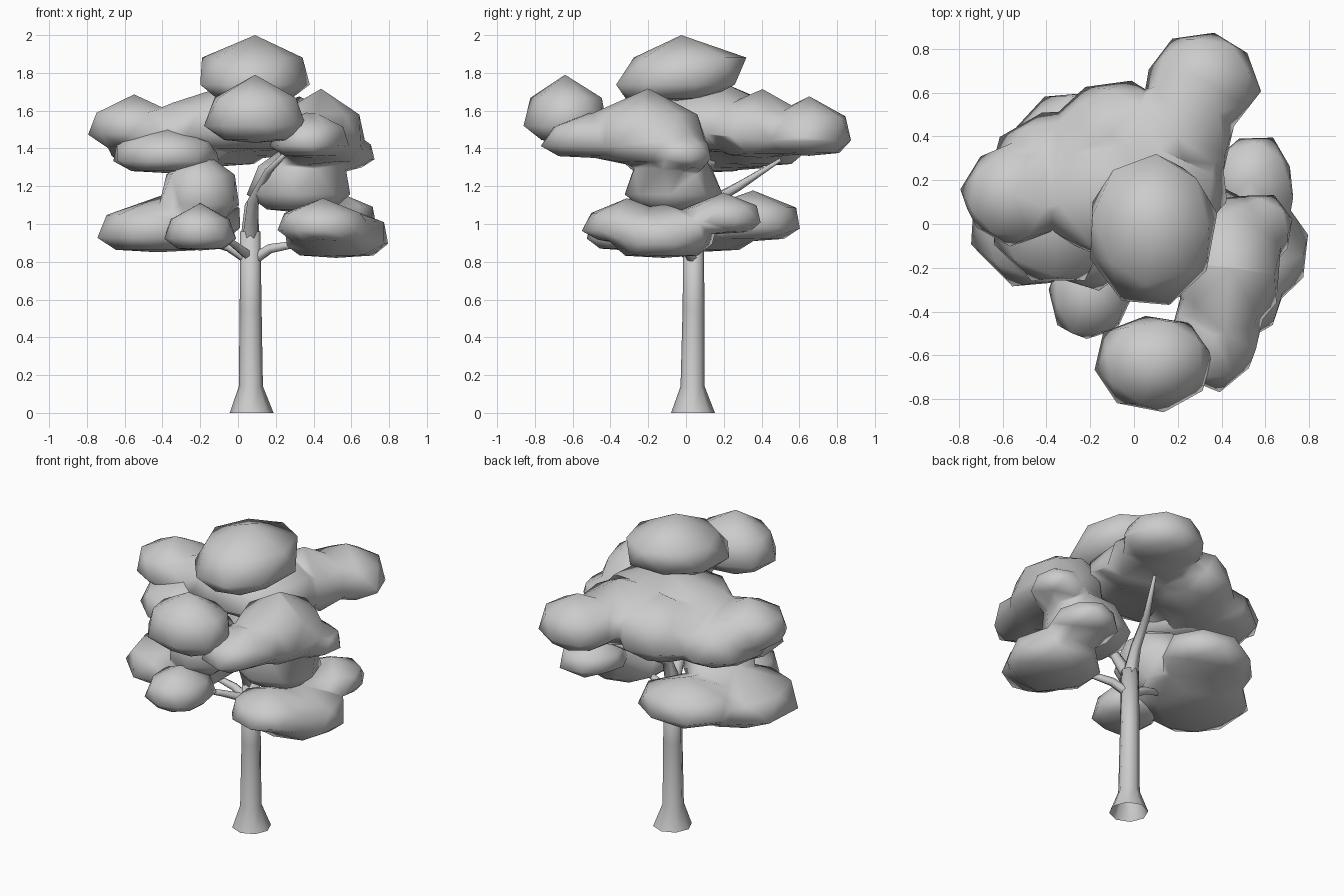
import bpy, bmesh, math, random
from mathutils import Vector

if "Cube" in bpy.data.objects:
    bpy.data.objects.remove(bpy.data.objects["Cube"])

random.seed(4)

def make_object(name, bm):
    bmesh.ops.recalc_face_normals(bm, faces=bm.faces)
    for f in bm.faces:
        f.smooth = True
    me = bpy.data.meshes.new(name)
    bm.to_mesh(me)
    bm.free()
    ob = bpy.data.objects.new(name, me)
    bpy.context.collection.objects.link(ob)
    return ob

def limb(name, path, sides=6):
    """Tapered tube through (x, y, z, radius) points, open at the foot."""
    bm = bmesh.new()
    pts = [Vector(p[:3]) for p in path]
    rings = []
    for i, p in enumerate(path):
        d = (pts[min(i + 1, len(pts) - 1)] - pts[max(i - 1, 0)]).normalized()
        if i == 0 and p[2] == 0:
            d = Vector((0, 0, 1))
        q = Vector((0, 0, 1)).rotation_difference(d)
        rings.append([bm.verts.new(pts[i] + q @ Vector((p[3] * math.cos(2 * math.pi * k / sides),
                      p[3] * math.sin(2 * math.pi * k / sides), 0))) for k in range(sides)])
    for a, b in zip(rings, rings[1:]):
        for k in range(sides):
            n = (k + 1) % sides
            bm.faces.new((a[k], a[n], b[n], b[k]))
    bm.faces.new(rings[-1])
    return make_object(name, bm)

# height and radius of the rings of a leaf clump
PROFILE = ((0.04, .66), (.25, 1.0), (.66, .86))

def add_clump(bm, x0, x1, y0, y1, z0, z1, lean=0, sides=8):
    """Peaked low-poly dome fitted to a box; lean shifts its upper ring in y."""
    spin = random.uniform(0, 6.28)
    co = []
    for j, (h, r) in enumerate(PROFILE):
        for k in range(sides):
            a = spin + 2 * math.pi * (k + j * 0.5) / sides
            rr = r * random.uniform(.93, 1.07)
            co.append([rr * math.cos(a), rr * math.sin(a) + lean * h, h])
    for i, (a, b) in enumerate(((x0, x1), (y0, y1))):
        lo, hi = min(c[i] for c in co), max(c[i] for c in co)
        for c in co:
            c[i] = a + (c[i] - lo) / (hi - lo) * (b - a)
    co.append([(x0 + x1) / 2, (y0 + y1) / 2, 1])
    co.append([(x0 + x1) / 2, (y0 + y1) / 2, 0])
    vs = [bm.verts.new((x, y, z0 + h * (z1 - z0))) for x, y, h in co]
    bmesh.ops.convex_hull(bm, input=vs)

def leaves(name, *boxes, merge=True):
    """One foliage mass; merged masses are fused and cut back to few faces."""
    bm = bmesh.new()
    for b in boxes:
        add_clump(bm, *b)
    ob = make_object(name, bm)
    if merge:
        m = ob.modifiers.new("fuse", 'REMESH')
        m.mode, m.voxel_size, m.use_smooth_shade = 'VOXEL', .022, True
        s = ob.modifiers.new("soften", 'SMOOTH')
        s.factor, s.iterations = .5, 6
        d = ob.modifiers.new("low_poly", 'DECIMATE')
        bpy.context.view_layer.update()
        ev = ob.evaluated_get(bpy.context.evaluated_depsgraph_get())
        d.ratio = 40 * len(boxes) / max(1, sum(len(p.vertices) - 2 for p in ev.data.polygons))
    return ob

# Trunk with flared foot
limb("trunk", [(.072, .037, 0, .116), (.068, .035, .14, .064), (.067, .04, .55, .058), (.065, .04, .96, .054)], 8)

# Branches
limb("leader_branch", [(.065, .04, .93, .05), (.07, .1, 1.1, .034), (.14, .28, 1.2, .024), (.26, .5, 1.34, .01)])
limb("front_branch", [(.065, .03, .93, .04), (.08, -.08, 1.12, .03), (.16, -.25, 1.28, .02), (.28, -.4, 1.4, .01)])
limb("left_lower_branch", [(.06, .04, .81, .03), (-.05, .03, .88, .026), (-.25, .02, .93, .014)])
limb("right_lower_branch", [(.08, .04, .81, .03), (.17, 0, .87, .026), (.4, -.08, .91, .014)])
limb("front_lower_branch", [(.06, .03, .83, .028), (-.03, -.12, .9, .02), (-.18, -.28, .96, .01)])

# Crown and the lone front clump
leaves("leaves_crown", (-.2, .38, -.37, .32, 1.65, 2.0, .5), merge=False)
leaves("leaves_front_top", (-.18, .36, -.86, -.42, 1.43, 1.79), merge=False)

# Upper back and left mass
leaves("leaves_upper_back",
       (.06, .59, .42, .88, 1.36, 1.68),
       (-.08, .46, .12, .68, 1.35, 1.72),
       (-.4, .43, -.2, .55, 1.38, 1.76),
       (-.38, .16, .14, .66, 1.3, 1.7),
       (-.68, -.05, -.08, .52, 1.28, 1.62),
       (-.8, -.3, -.11, .39, 1.4, 1.69))
leaves("leaves_left_under", (-.66, -.1, -.26, .35, 1.27, 1.52), merge=False)

# Upper right mass flowing down to the middle
leaves("leaves_upper_right",
       (.16, .59, -.78, -.2, 1.35, 1.6),
       (.2, .68, -.52, .12, 1.31, 1.72),
       (.38, .73, -.2, .14, 1.29, 1.5),
       (.04, .6, -.33, .2, 1.06, 1.44))

# Lower right mass
leaves("leaves_low_right",
       (.24, .8, -.39, .15, .82, 1.11),
       (.2, .7, -.56, -.06, .9, 1.14),
       (.34, .73, .0, .4, .95, 1.17))

# Lower left mass
leaves("leaves_low_left",
       (-.75, -.1, -.29, .38, .85, 1.15),
       (-.56, .02, .1, .61, .91, 1.18),
       (-.41, .01, -.31, .17, 1.0, 1.4))
leaves("leaves_low_left_front", (-.39, -.01, -.525, -.1, .86, 1.11), merge=False)
